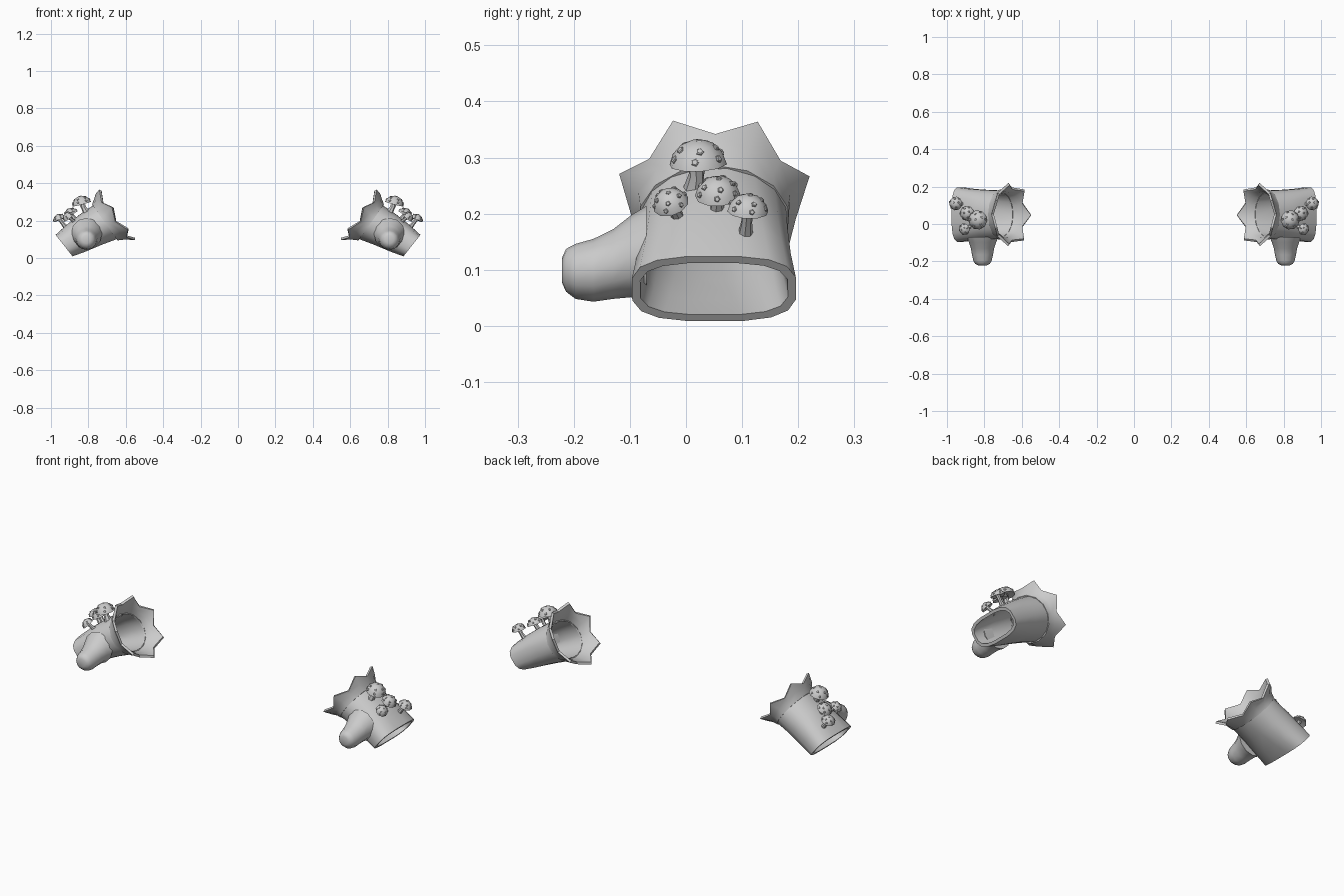
import bpy, bmesh, math
from mathutils import Vector

if "Cube" in bpy.data.objects:
    bpy.data.objects.remove(bpy.data.objects["Cube"])

mat = bpy.data.materials.new("light grey")
mat.diffuse_color = (0.6, 0.6, 0.6, 1)
mat.use_nodes = True
mat.node_tree.nodes["Principled BSDF"].inputs["Base Color"].default_value = mat.diffuse_color


def finish(bm, name, angle=35):
    """Turn a bmesh into a shaded object mirrored across x."""
    bmesh.ops.recalc_face_normals(bm, faces=bm.faces)
    me = bpy.data.meshes.new(name)
    bm.to_mesh(me)
    bm.free()
    ob = bpy.data.objects.new(name, me)
    bpy.context.collection.objects.link(ob)
    me.materials.append(mat)
    bpy.ops.object.select_all(action='DESELECT')
    ob.select_set(True)
    bpy.context.view_layer.objects.active = ob
    bpy.ops.object.shade_smooth_by_angle(angle=math.radians(angle))
    ob.modifiers.new("pair", 'MIRROR').use_mirror_merge = False
    return ob


def loft(bm, rings, cyclic=False, caps=False):
    vs = [[bm.verts.new(p) for p in r] for r in rings]
    n = len(vs[0])
    pairs = list(zip(vs, vs[1:])) + ([(vs[-1], vs[0])] if cyclic else [])
    for a, b in pairs:
        for i in range(n):
            j = (i + 1) % n
            bm.faces.new((a[i], a[j], b[j], b[i]))
    if caps:
        bm.faces.new(vs[0])
        bm.faces.new(vs[-1])


CY = 0.05                                  # sideways centre of each glove
UP = Vector((0.58, 0, 0.815))              # across the sleeve
AXIS = Vector((-0.815, 0, 0.58))           # along the sleeve to the cuff


def oval(x, z, ry, rv, n=16, power=2.0, up=UP):
    ring = []
    for i in range(n):
        a = math.radians(12.25) + 2 * math.pi * i / n
        c, s = math.cos(a), math.sin(a)
        u = math.copysign(abs(c) ** (2 / power), c) * ry
        v = math.copysign(abs(s) ** (2 / power), s) * rv
        ring.append(Vector((x, CY + u, z)) + up * v)
    return ring


# Sleeve: hollow tapered tube over the hand
HAND_UP = Vector((0.62, 0, 0.785))
SECTIONS = [(0.930, 0.066, 0.148, 0.074, 3.0, HAND_UP),
            (0.865, 0.106, 0.139, 0.089, 2.7, UP),
            (0.790, 0.150, 0.134, 0.101, 2.3, UP),
            (0.705, 0.194, 0.131, 0.113, 2.0, UP)]
outer = [oval(x, z, a, b, 16, p, u) for x, z, a, b, p, u in SECTIONS]
inner = [oval(x, z, a - .015, b - .015, 16, p, u) for x, z, a, b, p, u in SECTIONS]
bm = bmesh.new()
loft(bm, outer + inner[::-1], cyclic=True)
finish(bm, "sleeve", 40)


# Cuff: seven-pointed flared collar
def star(x, z, tip, dip, back):
    ring = []
    for i in range(14):
        a = math.radians(12) + math.pi * i / 7
        r, d = (dip, back) if i % 2 else (tip, 0)
        ring.append(Vector((x, CY + r * math.cos(a), z))
                    + UP * r * math.sin(a) - AXIS * d)
    return ring


bm = bmesh.new()
loft(bm, [oval(0.712, 0.190, 0.135, 0.118, 14),
          star(0.684, 0.212, 0.139, 0.135, 0.008),
          star(0.650, 0.237, 0.174, 0.150, 0.030),
          star(0.645, 0.240, 0.162, 0.139, 0.030),
          star(0.677, 0.216, 0.126, 0.122, 0.008),
          oval(0.712, 0.190, 0.116, 0.098, 14)], cyclic=True)
finish(bm, "cuff", 40)

# Thumb: rounded stub on the front side
THUMB = [(-0.221, 0.099, 0.022), (-0.214, 0.099, 0.038), (-0.197, 0.097, 0.049),
         (-0.165, 0.099, 0.056), (-0.130, 0.110, 0.062), (-0.098, 0.124, 0.073),
         (-0.070, 0.130, 0.084)]
bm = bmesh.new()
loft(bm, [[(0.81 + r * math.cos(t * math.pi / 6), y, z + r * math.sin(t * math.pi / 6))
           for t in range(12)] for y, z, r in THUMB], caps=True)
finish(bm, "thumb", 50)


# Mushrooms: flared stem, domed cap and raised spots
def circle(centre, axis, r, n, turn=0.0):
    q = axis.to_track_quat('Z', 'Y')
    return [centre + q @ Vector((r * math.cos(turn + 2 * math.pi * i / n),
                                 r * math.sin(turn + 2 * math.pi * i / n), 0))
            for i in range(n)]


def mushroom(tag, base, rim, axis, r):
    base, rim, axis = Vector(base), Vector(rim), Vector(axis).normalized()
    grow = (rim - base).normalized()
    h = r * 0.85
    bm = bmesh.new()
    loft(bm, [circle(base - grow * 0.012, grow, r * 0.40, 7),
              circle(base.lerp(rim, 0.5), grow, r * 0.27, 7),
              circle(rim + axis * h * 0.15, axis, r * 0.30, 7)], caps=True)
    finish(bm, "mushroom_stem_" + tag)
    bm = bmesh.new()
    profile = [(0.3, 0.15), (1.0, 0.0), (0.88, 0.42), (0.58, 0.80), (0.22, 0.98)]
    loft(bm, [circle(rim + axis * h * k, axis, r * s, 10) for s, k in profile], caps=True)
    finish(bm, "mushroom_cap_" + tag, 40)
    bm = bmesh.new()
    q = axis.to_track_quat('Z', 'Y')
    spots = [(0.1, 0.0)] + [(0.75, i * 1.257) for i in range(5)] \
        + [(1.2, 0.6 + i * 1.047) for i in range(6)]
    for tilt, turn in spots:
        d = Vector((math.sin(tilt) * math.cos(turn), math.sin(tilt) * math.sin(turn),
                    math.cos(tilt)))
        p = rim + q @ Vector((d.x * r * 0.95, d.y * r * 0.95, d.z * h * 0.97))
        n = q @ Vector((d.x, d.y, d.z * 1.15)).normalized()
        s = r * 0.14
        loft(bm, [circle(p - n * 0.004, n, s, 5), circle(p + n * 0.001, n, s, 5),
                  circle(p + n * 0.0025, n, s * 0.7, 5)], caps=True)
    finish(bm, "mushroom_spots_" + tag, 20)


mushroom("large", (0.812, 0.015, 0.247), (0.835, 0.022, 0.288), (0.25, -0.05, 0.95), 0.052)
mushroom("middle", (0.868, 0.055, 0.205), (0.892, 0.057, 0.232), (0.45, -0.05, 0.85), 0.041)
mushroom("outer", (0.922, 0.106, 0.165), (0.953, 0.110, 0.204), (0.35, 0.05, 0.9), 0.037)
mushroom("small", (0.878, -0.015, 0.195), (0.905, -0.027, 0.217), (0.6, -0.25, 0.7), 0.033)
